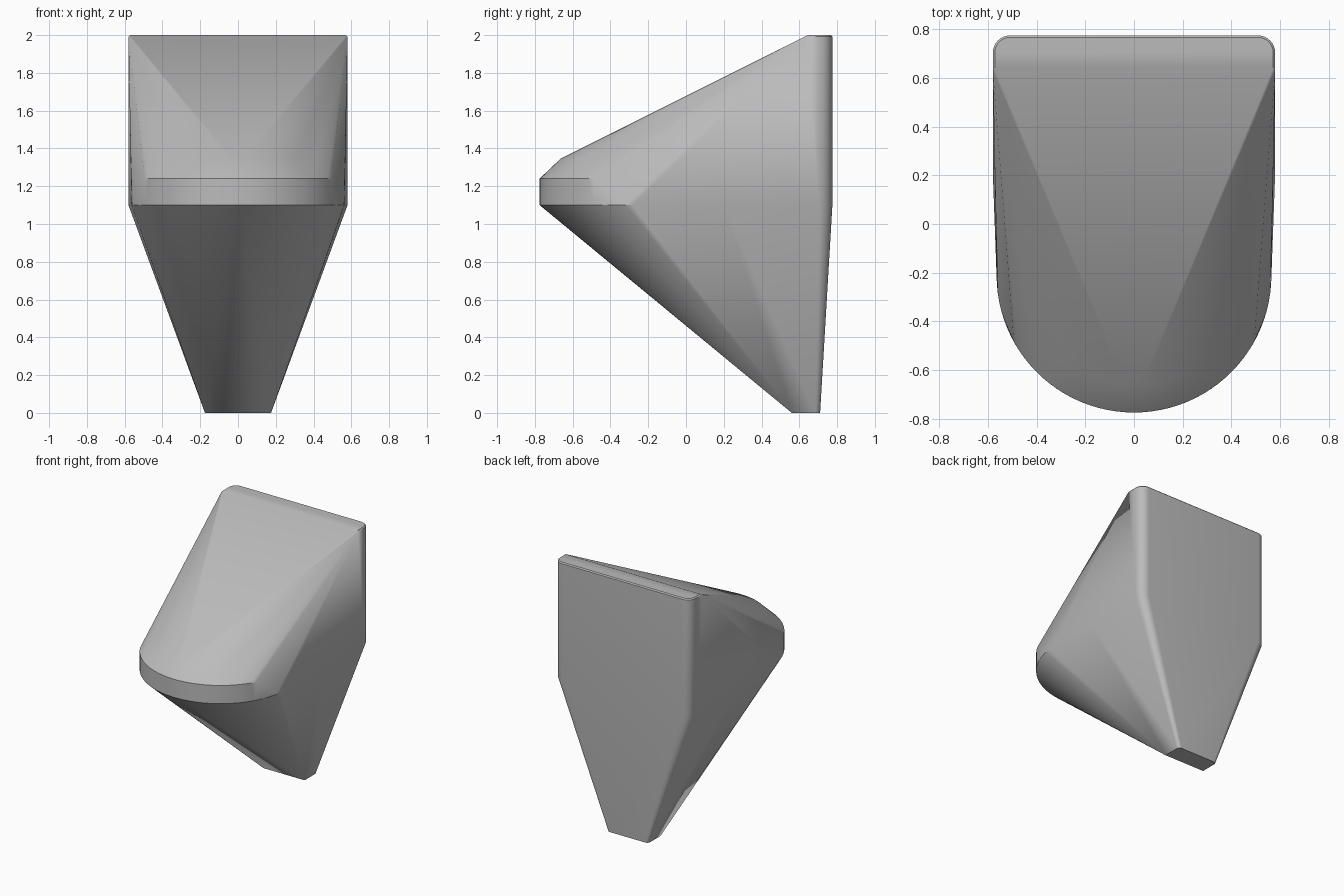
import bpy, bmesh
from math import sin, cos, pi, radians

if "Cube" in bpy.data.objects:
    bpy.data.objects.remove(bpy.data.objects["Cube"], do_unlink=True)

# Plain grey ceramic
grey = bpy.data.materials.new("grey ceramic")
grey.use_nodes = True
colour = (0.5, 0.5, 0.5, 1)
grey.diffuse_color = colour
grey.node_tree.nodes["Principled BSDF"].inputs["Base Color"].default_value = colour


def front_arc(radius, spread, z, steps):
    """Arc round the bowl front, spread degrees to each side."""
    a = radians(spread)
    return [(radius * sin(t), -0.21 - radius * cos(t), z)
            for t in (a * (2 * i / steps - 1) for i in range(steps + 1))]


def back_corners(half, back, radius, z, steps=8):
    """The two rounded rear corners of a horizontal section."""
    return [(s * (half - radius + radius * sin(t)), back - radius + radius * cos(t), z)
            for s in (-1, 1) for t in (pi / 2 * i / steps for i in range(steps + 1))]


def pair(x, y, z):
    return [(-x, y, z), (x, y, z)]


# Body sections from the foot up to the top ledge
points = pair(0.175, 0.56, 0) + back_corners(0.175, 0.71, 0.025, 0)
points += front_arc(0.565, 90, 1.1, 48) + pair(0.58, 0.2, 1.1)
points += back_corners(0.58, 0.775, 0.07, 1.1)
points += front_arc(0.565, 61, 1.24, 32) + front_arc(0.455, 42, 1.345, 20)
points += pair(0.58, 0.63, 1.992) + back_corners(0.58, 0.775, 0.07, 1.992)
points += pair(0.572, 0.645, 2) + back_corners(0.572, 0.767, 0.062, 2)

# Skin the sections into one closed basin
bm = bmesh.new()
for p in points:
    bm.verts.new(p)
hull = bmesh.ops.convex_hull(bm, input=bm.verts)
spare = [v for v in bm.verts if not v.link_faces]
bmesh.ops.delete(bm, geom=spare, context='VERTS')
bmesh.ops.dissolve_limit(bm, angle_limit=radians(0.3), verts=bm.verts, edges=bm.edges)
bmesh.ops.recalc_face_normals(bm, faces=bm.faces)
mesh = bpy.data.meshes.new("basin_body")
bm.to_mesh(mesh)
bm.free()
mesh.materials.append(grey)
body = bpy.data.objects.new("basin_body", mesh)
bpy.context.collection.objects.link(body)

# Soft shading, with the rim and ledge kept crisp
bpy.ops.object.select_all(action='DESELECT')
body.select_set(True)
bpy.context.view_layer.objects.active = body
bpy.ops.object.shade_smooth_by_angle(angle=radians(30))
